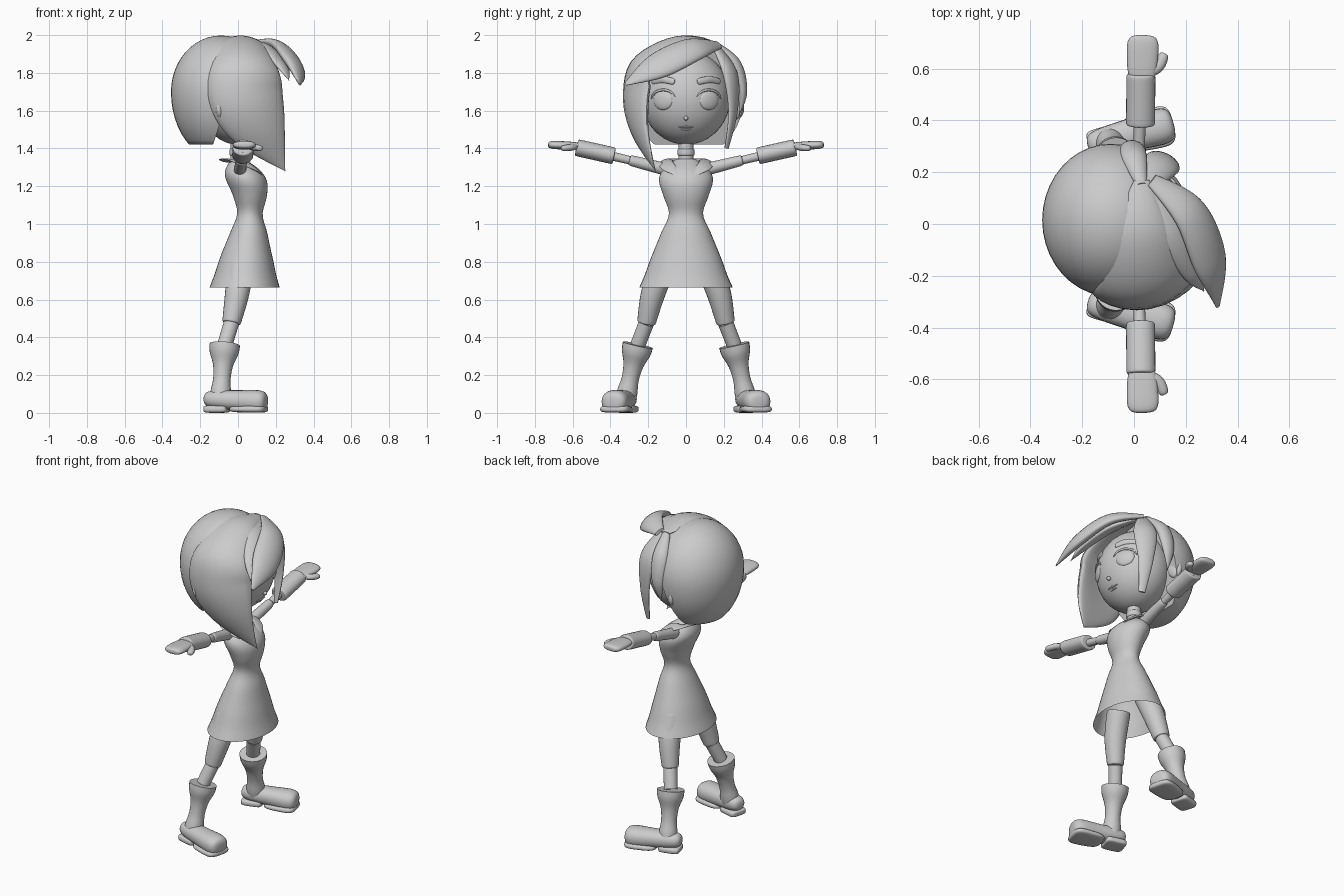
import bpy, bmesh, math
from mathutils import Vector, Matrix

cube = bpy.data.objects.get("Cube")
if cube:
    bpy.data.objects.remove(cube, do_unlink=True)

colour = (0.6, 0.6, 0.6, 1)
grey = bpy.data.materials.new("plain grey")
grey.use_nodes = True
grey.diffuse_color = colour
grey.node_tree.nodes["Principled BSDF"].inputs["Base Color"].default_value = colour

HEAD = Vector((0, 0, 1.67))
RADII = Vector((0.21, 0.235, 0.25))
FORWARD, UP = Vector((1, 0, 0)), Vector((0, 0, 1))


def finish(name, bm):
    bmesh.ops.recalc_face_normals(bm, faces=bm.faces)
    mesh = bpy.data.meshes.new(name)
    bm.to_mesh(mesh)
    bm.free()
    mesh.materials.append(grey)
    part = bpy.data.objects.new(name, mesh)
    bpy.context.collection.objects.link(part)
    bpy.ops.object.select_all(action='DESELECT')
    part.select_set(True)
    bpy.context.view_layer.objects.active = part
    bpy.ops.object.shade_smooth_by_angle(angle=math.radians(50))


def along(values, t):
    """Value at t on a smooth curve through evenly spaced numbers or vectors."""
    last = len(values) - 1
    if last == 0:
        return values[0]
    i = min(int(t * last), last - 1)
    f = t * last - i
    before, start = values[max(i - 1, 0)], values[i]
    end, after = values[i + 1], values[min(i + 2, last)]
    leave, arrive = (end - before) / 2, (after - start) / 2
    ease = f * f * (3 - 2 * f)
    return (start + (end - start) * ease + leave * (f * (1 - f) ** 2)
            - arrive * (f * f * (1 - f)))


def tube(name, path, widths, flat=1, hint=FORWARD, side=1, ends=None, square=1,
         bend=0, axis=None, open_end=False, sides=24, steps=30):
    """Loft along a path; flat is depth over width and depth follows hint (None: away from the head)."""
    path = [Vector((x, y * side, z)) for x, y, z in path]
    times = [(1 - math.cos(math.pi * i / steps)) / 2 for i in range(steps + 1)]
    points = [along(path, t) for t in times]
    bm = bmesh.new()
    rings = []
    for i, (t, p) in enumerate(zip(times, points)):
        tangent = axis or (points[min(i + 1, steps)] - points[max(i - 1, 0)]).normalized()
        out = p - HEAD if hint is None else hint
        out = (out - tangent * out.dot(tangent)).normalized()
        across = tangent.cross(out)
        size = along(widths, t)
        if ends:
            size *= (1 - abs(2 * t - 1) ** ends) ** (1 / ends)
        size = max(size, 0.003)
        ring = []
        for k in range(sides):
            c, s = math.cos(math.tau * k / sides), math.sin(math.tau * k / sides)
            u = size * math.copysign(abs(c) ** square, c)
            v = size * flat * math.copysign(abs(s) ** square, s) - bend * u * u
            ring.append(bm.verts.new(p + across * u + out * v))
        rings.append(ring)
    for a, b in zip(rings, rings[1:]):
        for k in range(sides):
            j = (k + 1) % sides
            bm.faces.new((a[k], a[j], b[j], b[k]))
    bm.faces.new(rings[0])
    if not open_end:
        bm.faces.new(rings[-1])
    finish(name, bm)


def ball(name, centre, radii, turn=0, drop=1, cuts=()):
    """Ellipsoid whose lower half is lengthened by drop, optionally cut by planes."""
    bm = bmesh.new()
    bmesh.ops.create_uvsphere(bm, u_segments=40, v_segments=24, radius=1)
    place = Matrix.Translation(centre) @ Matrix.Rotation(turn, 4, 'Z') @ Matrix.Diagonal((*radii, 1))
    for v in bm.verts:
        v.co.z *= drop if v.co.z < 0 else 1
        v.co = place @ v.co
    for point, normal in cuts:
        cut = bmesh.ops.bisect_plane(bm, geom=bm.verts[:] + bm.edges[:] + bm.faces[:],
                                     plane_co=point, plane_no=normal, clear_outer=True)
        rim = [g for g in cut["geom_cut"] if isinstance(g, bmesh.types.BMEdge)]
        bmesh.ops.contextual_create(bm, geom=rim)
    finish(name, bm)


def lock(name, path, widths, flat=0.4, bend=1):
    tube(name, path, widths, flat, hint=None, bend=bend, steps=40)


def on_face(y, z):
    """Point just in front of the face."""
    reach = 1 - (y / RADII.y) ** 2 - ((z - HEAD.z) / RADII.z) ** 2
    return Vector((RADII.x * math.sqrt(max(0, reach)) + 0.003, y, z))


# Head and back of the hair
ball("head", HEAD, RADII)
ball("back_hair", (-0.09, 0.015, 1.7), (0.265, 0.295, 0.298), drop=1.22,
     cuts=[((0, 0, 1.42), -UP), ((-0.04, 0, 1.7), (1, 0, -0.33))])

# Hair locks, from the parting to the tip
lock("side_bang", [(0.03, 0.17, 1.955), (0.03, -0.04, 1.965), (0.04, -0.24, 1.85),
                   (0.05, -0.28, 1.68), (0.12, -0.25, 1.5), (0.25, -0.16, 1.28)],
     [0.03, 0.12, 0.18, 0.2, 0.15, 0], flat=0.25, bend=1.2)
lock("front_fringe", [(0.07, 0.17, 1.95), (0.22, 0.04, 1.93), (0.3, -0.15, 1.84), (0.325, -0.32, 1.74)],
     [0.03, 0.08, 0.085, 0.01])
lock("fringe_under_lock", [(0.06, 0.16, 1.95), (0.15, -0.03, 1.93), (0.23, -0.18, 1.84), (0.27, -0.26, 1.76)],
     [0.02, 0.06, 0.05, 0])
lock("left_top_lock", [(0.03, 0.15, 1.96), (0, 0.26, 1.85), (-0.01, 0.3, 1.7), (-0.02, 0.28, 1.57)],
     [0.02, 0.05, 0.04, 0], flat=0.6)
lock("left_bang", [(0.06, 0.15, 1.95), (0.11, 0.235, 1.8), (0.12, 0.25, 1.6), (0.12, 0.215, 1.4)],
     [0.03, 0.07, 0.045, 0.02])

# Nose, mouth and neck
ball("nose", on_face(0, 1.56), (0.014, 0.012, 0.012))
for name, z, half in (("upper_lip", 1.513, 0.04), ("lower_lip", 1.5, 0.025)):
    tube(name, [on_face(y, z) for y in (-half, 0, half)], [0.005], hint=UP, ends=2, sides=10)
tube("neck", [(0, 0, 1.28), (0, 0, 1.48)], [0.04])
tube("neck_ring", [(0, 0, 1.36), (0, 0, 1.4)], [0.046], ends=4)

# Dress, open at the hem
tube("dress", [(0, 0, 1.345), (0.06, 0, 1.175), (0.06, 0, 1.005), (0.045, 0, 0.835), (0.035, 0, 0.665)],
     [0.05, 0.14, 0.12, 0.09, 0.13, 0.17, 0.21, 0.247],
     flat=0.75, axis=-UP, open_end=True, sides=40, steps=40)

# Paired parts
for side, word in ((1, "left_"), (-1, "right_")):
    def pair(name, path, widths, **options):
        tube(word + name, path, widths, side=side, **options)

    # Face and collar
    eye = on_face(0.12, 1.655)
    ball(word + "eye", (eye.x - 0.016, eye.y * side, eye.z), (0.02, 0.058, 0.052), turn=side / 2)
    arc = [math.radians(160 - 38 * i) for i in range(5)]
    pair("lashes", [on_face(eye.y + 0.066 * math.cos(a), eye.z + 0.055 * math.sin(a)) for a in arc],
         [0.007], ends=2, sides=10)
    pair("eyebrow", [on_face(0.06, 1.752), on_face(0.12, 1.764), on_face(0.18, 1.752)],
         [0.018], flat=0.5, ends=4)
    ball(word + "ear", (-0.09, 0.265 * side, 1.61), (0.025, 0.045, 0.055), turn=side / 3)
    pair("collar", [(-0.08, 0, 1.335), (-0.02, 0.1, 1.335), (0.08, 0.09, 1.3), (0.14, 0, 1.245)],
         [0.025, 0.035, 0.035, 0.01], flat=0.2, hint=Vector((0.5, side / 3, 1)))

    # Arm
    shoulder, elbow, wrist = (0.01, 0.09, 1.285), (0.02, 0.3, 1.338), (0.027, 0.58, 1.405)
    pair("upper_arm", [shoulder, elbow], [0.034, 0.028], ends=8, hint=UP)
    pair("forearm", [elbow, wrist], [0.022, 0.026], hint=UP)
    pair("sleeve", [(0.025, 0.38, 1.36), wrist], [0.056], flat=0.8, ends=12, hint=UP)
    pair("hand", [(0.03, 0.55, 1.412), (0.035, 0.73, 1.42)], [0.055, 0.065], flat=0.36,
         ends=3, square=0.85, hint=UP)
    pair("thumb", [(0.05, 0.58, 1.412), (0.095, 0.61, 1.405), (0.118, 0.66, 1.4)], [0.022],
         flat=0.8, ends=3, hint=UP, sides=12)

    # Leg
    hip, knee, calf = (0.015, 0.12, 0.78), (-0.035, 0.21, 0.475), (-0.07, 0.255, 0.36)
    pair("thigh", [hip, (-0.005, 0.175, 0.63), knee], [0.07, 0.064, 0.049], ends=20)
    pair("calf", [knee, calf], [0.041, 0.04])
    pair("boot_shaft", [calf, (-0.095, 0.32, 0.07)], [0.081, 0.076, 0.053, 0.046, 0.054, 0.055])
    pair("boot_foot", [(-0.178, 0.3, 0.075), (0.152, 0.39, 0.058)], [0.058, 0.063, 0.084],
         flat=0.85, ends=3, square=0.9, hint=UP)
    pair("heel", [(-0.175, 0.3, 0.02), (-0.05, 0.335, 0.02)], [0.058],
         flat=0.34, ends=4, square=0.5, hint=UP)
    pair("sole", [(-0.04, 0.34, 0.02), (0.152, 0.388, 0.02)], [0.07, 0.085],
         flat=0.24, ends=3, square=0.6, hint=UP)
